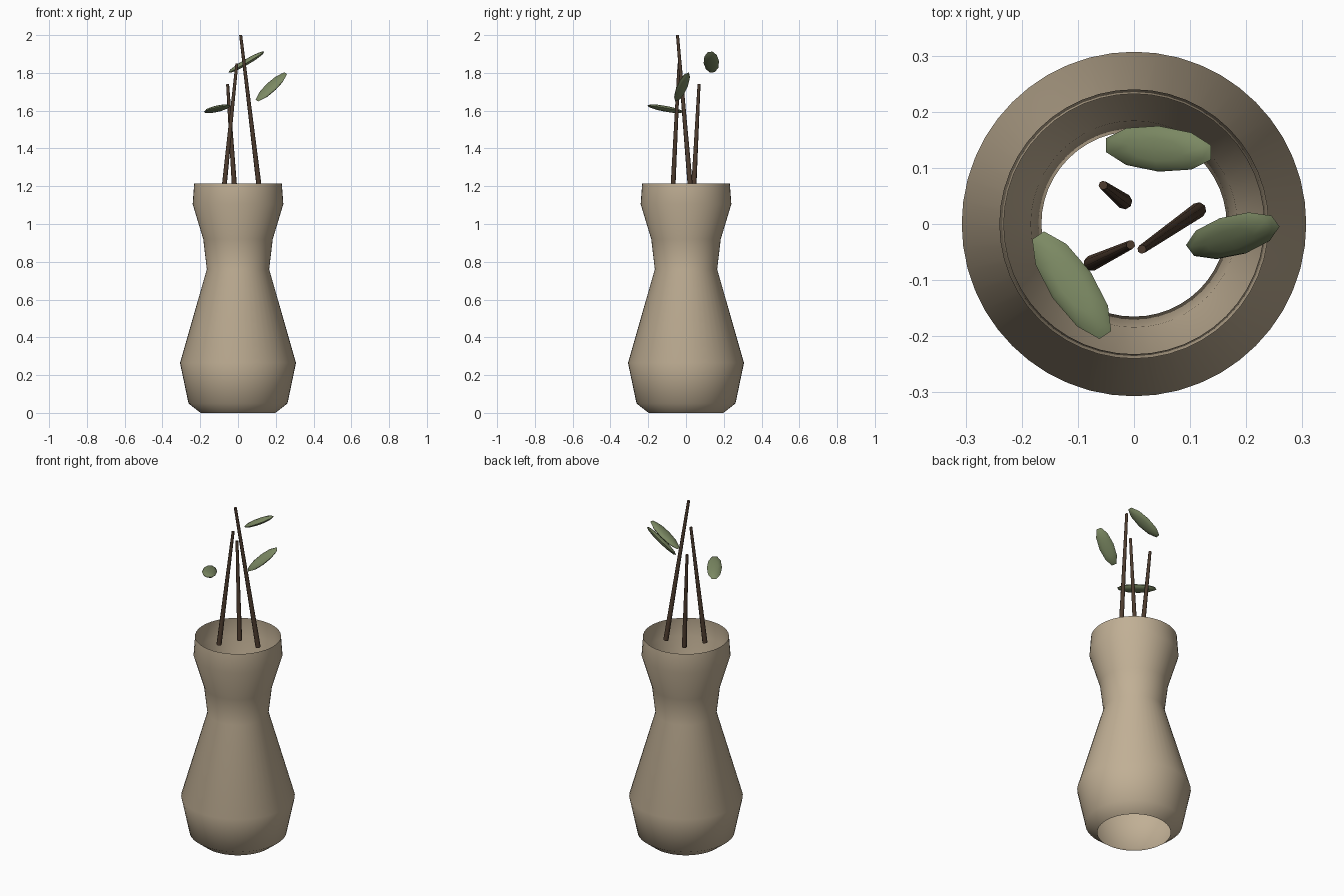
import bpy
import bmesh
from math import radians
from mathutils import Matrix, Vector

if "Cube" in bpy.data.objects:
    bpy.data.objects.remove(bpy.data.objects["Cube"])


def material(name, color):
    mat = bpy.data.materials.new(name)
    mat.use_nodes = True
    mat.diffuse_color = (*color, 1)
    shader = mat.node_tree.nodes["Principled BSDF"]
    shader.inputs["Base Color"].default_value = (*color, 1)
    shader.inputs["Roughness"].default_value = 0.8
    return mat


def finish(name, bm, mat, smooth_angle):
    mesh = bpy.data.meshes.new(name)
    bm.to_mesh(mesh)
    bm.free()
    mesh.materials.append(mat)
    obj = bpy.data.objects.new(name, mesh)
    bpy.context.collection.objects.link(obj)
    bpy.ops.object.select_all(action="DESELECT")
    obj.select_set(True)
    bpy.context.view_layer.objects.active = obj
    bpy.ops.object.shade_smooth_by_angle(angle=radians(smooth_angle))
    return obj


clay = material("tan clay", (0.53, 0.43, 0.30))
bark = material("dark bark", (0.075, 0.045, 0.028))
foliage = material("sage green", (0.20, 0.25, 0.125))

# Vase: an open shell lathed from a radius and height profile
profile = [(0.198, 0.0), (0.262, 0.05), (0.307, 0.265), (0.165, 0.76),
           (0.184, 0.92), (0.24, 1.105), (0.232, 1.215)]
bm = bmesh.new()
verts = [bm.verts.new((r, 0, z)) for r, z in profile]
edges = [bm.edges.new(pair) for pair in zip(verts, verts[1:])]
bmesh.ops.spin(bm, geom=verts + edges, axis=(0, 0, 1), cent=(0, 0, 0),
               angle=radians(360), steps=48, use_merge=True)
bmesh.ops.remove_doubles(bm, verts=bm.verts, dist=0.0001)
bmesh.ops.recalc_face_normals(bm, faces=bm.faces)
if sum(f.normal.dot(f.calc_center_median() * Vector((1, 1, 0))) for f in bm.faces) < 0:
    bmesh.ops.reverse_faces(bm, faces=bm.faces)
finish("vase", bm, clay, 60)


# Twigs: tapered rods leaning between two points
def twig(name, foot, tip):
    foot, tip = Vector(foot), Vector(tip)
    axis = tip - foot
    turn = axis.to_track_quat("Z", "Y").to_matrix().to_4x4()
    bm = bmesh.new()
    bmesh.ops.create_cone(bm, cap_ends=True, segments=8, radius1=0.014,
                          radius2=0.008, depth=axis.length,
                          matrix=Matrix.Translation((foot + tip) / 2) @ turn)
    finish(name, bm, bark, 50)


twig("tall_twig", (0.115, 0.025, 1.17), (0.014, -0.045, 2.0))
twig("middle_twig", (-0.076, -0.07, 1.17), (-0.006, -0.037, 1.85))
twig("short_twig", (-0.017, 0.04, 1.17), (-0.055, 0.069, 1.74))


# Leaves: flattened low-poly ellipsoids
def leaf(name, center, yaw, tilt, roll):
    matrix = (Matrix.Translation(center)
              @ Matrix.Rotation(radians(yaw), 4, "Z")
              @ Matrix.Rotation(radians(-tilt), 4, "Y")
              @ Matrix.Rotation(radians(roll), 4, "X")
              @ Matrix.Diagonal((0.114, 0.041, 0.015, 1)))
    bm = bmesh.new()
    bmesh.ops.create_uvsphere(bm, u_segments=10, v_segments=6, radius=1,
                              matrix=matrix)
    finish(name, bm, foliage, 60)


leaf("upper_leaf", (0.044, 0.134, 1.857), -4, 30, 8)
leaf("side_leaf", (0.176, -0.021, 1.726), 19, 42, 25)
leaf("lower_leaf", (-0.111, -0.109, 1.61), -56, 9, 0)
